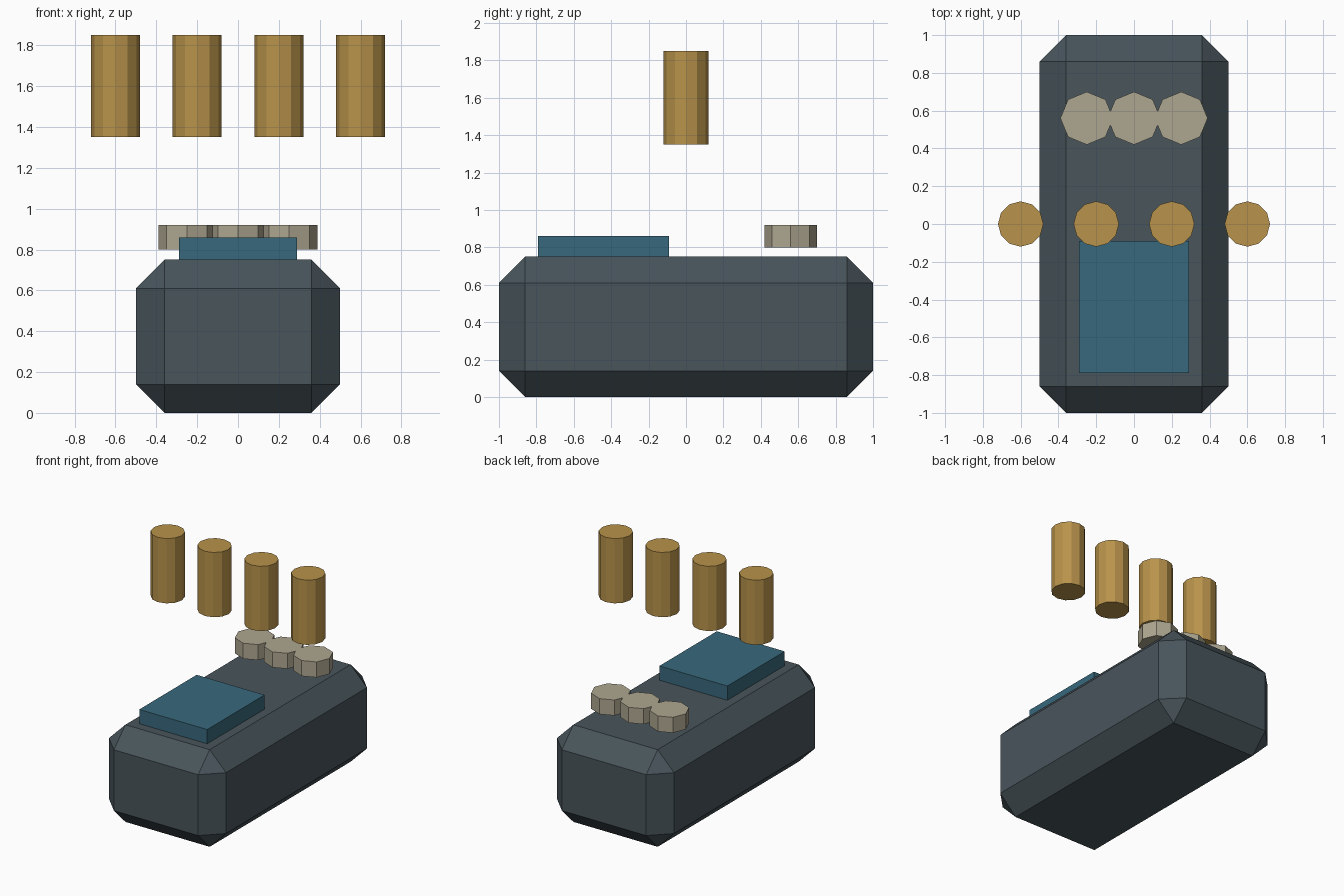
import bpy

if "Cube" in bpy.data.objects:
    bpy.data.objects.remove(bpy.data.objects["Cube"])


def paint(obj, name, color):
    mat = bpy.data.materials.get(name) or bpy.data.materials.new(name)
    mat.diffuse_color = (*color, 1)
    mat.use_nodes = True
    mat.node_tree.nodes["Principled BSDF"].inputs["Base Color"].default_value = mat.diffuse_color
    obj.data.materials.append(mat)


def box(name, size, center):
    bpy.ops.mesh.primitive_cube_add(size=1, location=center)
    obj = bpy.context.object
    obj.name = name
    obj.scale = size
    bpy.ops.object.transform_apply(location=False, rotation=False, scale=True)
    return obj


def cylinder(name, sides, radius, height, center):
    bpy.ops.mesh.primitive_cylinder_add(vertices=sides, radius=radius, depth=height, location=center)
    obj = bpy.context.object
    obj.name = name
    return obj


# Chamfered body
body = box("body", (1.0, 2.0, 0.75), (0, 0, 0.375))
bevel = body.modifiers.new("chamfer", 'BEVEL')
bevel.width = 0.14
bevel.segments = 1
paint(body, "slate", (0.065, 0.09, 0.105))

# Raised panel on the front half of the top
panel = box("panel", (0.58, 0.70, 0.11), (0, -0.44, 0.805))
paint(panel, "teal", (0.04, 0.14, 0.20))

# Row of octagonal knobs hovering above the back half
for i in range(3):
    knob = cylinder(f"knob_{i + 1}", 8, 0.14, 0.12, (-0.25 + 0.25 * i, 0.56, 0.86))
    paint(knob, "stone", (0.42, 0.38, 0.28))

# Row of pegs floating above the body
for i in range(4):
    peg = cylinder(f"peg_{i + 1}", 12, 0.12, 0.50, (-0.6 + 0.4 * i, 0, 1.60))
    paint(peg, "brass", (0.48, 0.29, 0.07))
